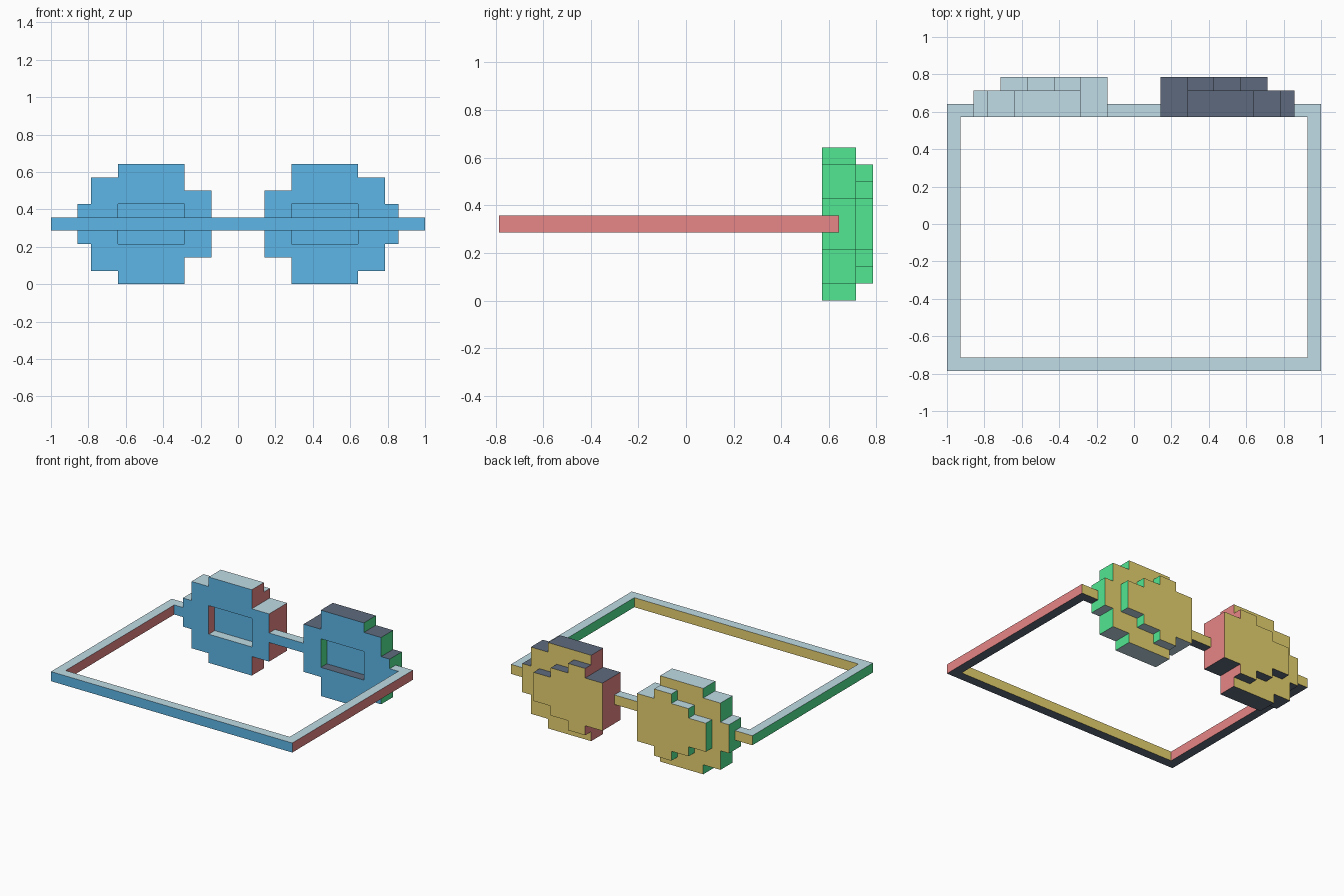
import bpy
import bmesh
import math
from mathutils import Matrix, Vector

U = 1 / 14      # size of one grid block
HEIGHT = 9      # model height in blocks

cube = bpy.data.objects.get("Cube")
if cube:
    bpy.data.objects.remove(cube)


def material(name, rgb):
    linear = [(c / 255 / 12.92) if c < 11 else ((c / 255 + 0.055) / 1.055) ** 2.4 for c in rgb]
    mat = bpy.data.materials.new(name)
    mat.use_nodes = True
    mat.diffuse_color = (*linear, 1)
    mat.node_tree.nodes["Principled BSDF"].inputs["Base Color"].default_value = (*linear, 1)
    return mat


# One colour for each face direction
SIDES = [
    (Vector((0, -1, 0)), material("sky blue", (98, 191, 242))),
    (Vector((0, 1, 0)), material("warm yellow", (250, 227, 122))),
    (Vector((1, 0, 0)), material("coral red", (242, 141, 140))),
    (Vector((-1, 0, 0)), material("mint green", (84, 238, 150))),
    (Vector((0, 0, 1)), material("pale blue grey", (192, 220, 230))),
    (Vector((0, 0, -1)), material("slate grey", (95, 106, 125))),
]


def block(xs, ys, zs):
    return {(x, y, z) for x in range(*xs) for y in range(*ys) for z in range(*zs)}


def build(name, cells, turned=False):
    """Skin a set of grid blocks, merge flat areas and colour by direction."""
    bm = bmesh.new()
    for cell in cells:
        centre = Vector(cell) + Vector((0.5, 0.5, 0.5))
        for index, (n, _) in enumerate(SIDES):
            if tuple(int(a + b) for a, b in zip(cell, n)) in cells:
                continue
            u = Vector((n.y, n.z, n.x))
            v = n.cross(u)
            corners = [(-1, -1), (1, -1), (1, 1), (-1, 1)]
            face = bm.faces.new([bm.verts.new(centre + (n + u * a + v * b) / 2)
                                 for a, b in corners])
            face.material_index = index
    bmesh.ops.remove_doubles(bm, verts=bm.verts, dist=0.01)
    bmesh.ops.dissolve_limit(bm, angle_limit=0.02, verts=bm.verts, edges=bm.edges,
                             delimit={'MATERIAL'})
    if turned:
        pivot = Matrix.Translation((0, 0, HEIGHT / 2))
        bm.transform(pivot @ Matrix.Rotation(math.pi, 4, 'Y') @ pivot.inverted())
    bm.transform(Matrix.Scale(U, 4))
    mesh = bpy.data.meshes.new(name)
    bm.to_mesh(mesh)
    bm.free()
    for _, mat in SIDES:
        mesh.materials.append(mat)
    obj = bpy.data.objects.new(name, mesh)
    bpy.context.collection.objects.link(obj)
    return obj


# Square strap, with the back bar interrupted by the two cups
strap = block((-14, 14), (-11, 9), (4, 5)) - block((-13, 13), (-10, 8), (4, 5))
for start in (-12, 2):
    strap -= block((start, start + 10), (8, 9), (4, 5))
build("strap", strap)

# Cup: stepped front layer, stepped back layer, shallow recess in the front
cup = set()
for x0, x1, margin in [(-12, -11, 3), (-11, -9, 1), (-9, -4, 0), (-4, -2, 2)]:
    cup |= block((x0, x1), (8, 10), (margin, HEIGHT - margin))
for x0, x1, margin in [(-10, -8, 3), (-8, -6, 2), (-6, -4, 1), (-4, -2, 2)]:
    cup |= block((x0, x1), (10, 11), (margin, HEIGHT - margin))
cup -= block((-9, -4), (8, 9), (3, 6))

build("right_cup", cup)
build("left_cup", cup, turned=True)
